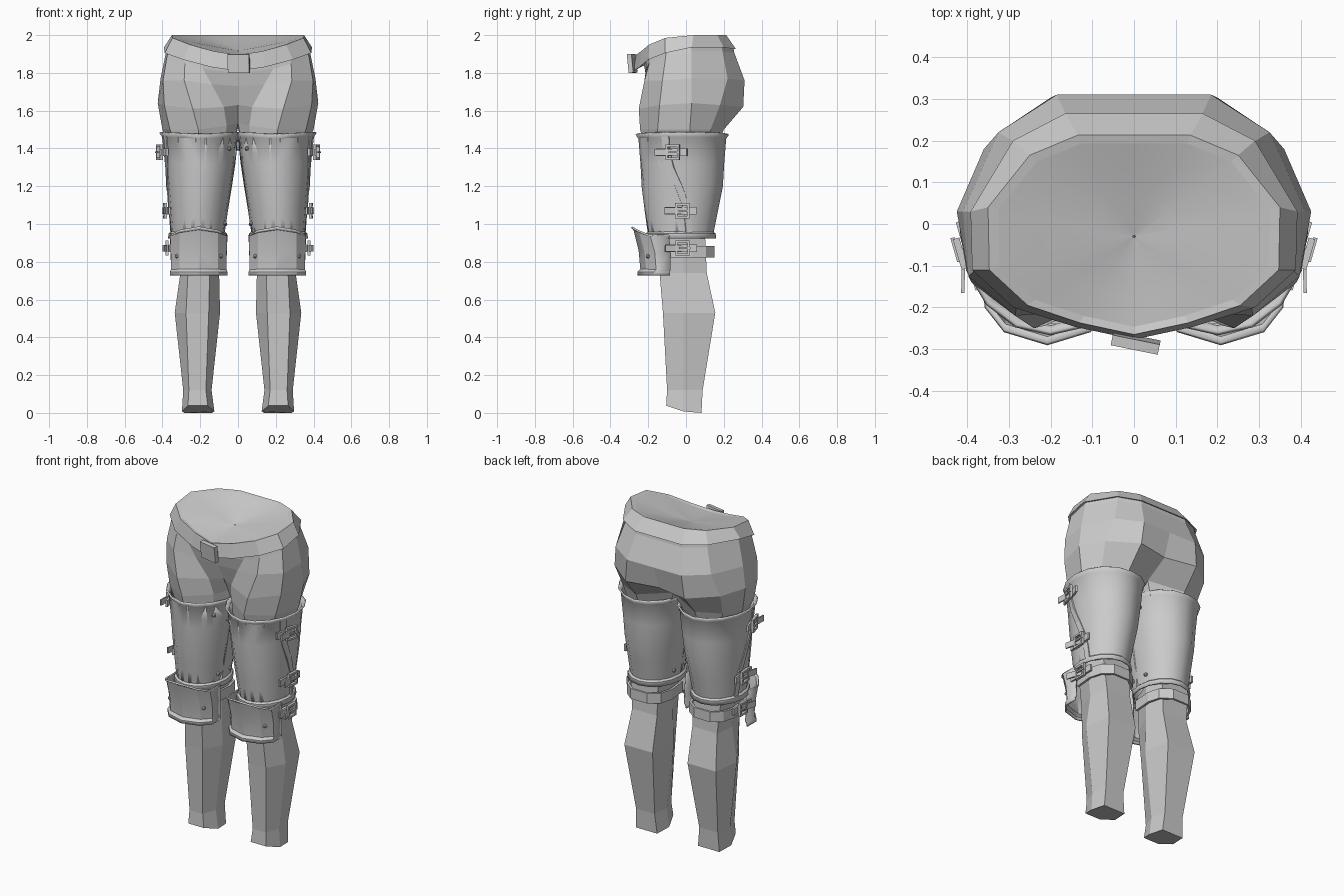
import bpy, bmesh, math
from mathutils import Vector, Matrix

if "Cube" in bpy.data.objects:
    bpy.data.objects.remove(bpy.data.objects["Cube"])

grey = bpy.data.materials.new("plain_grey")
grey.diffuse_color = (0.6, 0.6, 0.6, 1)
grey.use_nodes = True
grey.node_tree.nodes["Principled BSDF"].inputs["Base Color"].default_value = grey.diffuse_color


def finish(name, bm, mirror=True, smooth=False, thick=0):
    bmesh.ops.recalc_face_normals(bm, faces=bm.faces)
    me = bpy.data.meshes.new(name)
    bm.to_mesh(me)
    bm.free()
    me.materials.append(grey)
    ob = bpy.data.objects.new(name, me)
    bpy.context.collection.objects.link(ob)
    if smooth:
        bpy.context.view_layer.objects.active = ob
        ob.select_set(True)
        bpy.ops.object.shade_smooth_by_angle(angle=math.radians(30))
        ob.select_set(False)
    if thick:
        m = ob.modifiers.new("thickness", 'SOLIDIFY')
        m.thickness, m.offset = thick, -1
    if mirror:
        m = ob.modifiers.new("mirror", 'MIRROR')
        m.use_clip = True
    return ob


def bridge(bm, a, b, closed):
    for i in range(len(a) if closed else len(a) - 1):
        j = (i + 1) % len(a)
        bm.faces.new((a[i], a[j], b[j], b[i]))


def loft(name, rows, closed=True, caps=False, **kw):
    bm = bmesh.new()
    vs = [[bm.verts.new(p) for p in r] for r in rows]
    for a, b in zip(vs, vs[1:]):
        bridge(bm, a, b, closed)
    if caps:
        bm.faces.new(vs[0])
        bm.faces.new(vs[-1])
    return finish(name, bm, **kw)


# Half rings run front centre -> outer side -> back centre
belt_top = [(0, -.265, 1.895), (.13, -.237, 1.915), (.255, -.195, 1.95), (.347, -.11, 1.985),
            (.35, .04, 2), (.25, .165, 2), (.135, .213, 2), (0, .213, 2)]
belt_low = [(0, -.277, 1.81), (.14, -.247, 1.83), (.29, -.2, 1.87), (.388, -.11, 1.905),
            (.392, .03, 1.935), (.29, .2, 1.935), (.165, .265, 1.925), (0, .265, 1.925)]


def inset(row, s, dz):
    return [(x * s, (y + .03) * s - .03, z + dz) for x, y, z in row]


# Hips: pelvis rows, then a thigh tube closed by one extra point at the crotch
front_top = [(0, -.222, 1.84), (.19, -.212, 1.86)]
pelvis = [front_top + inset(belt_low, .955, .005)[2:],
          [(0, -.215, 1.8), (.185, -.212, 1.82)] + inset(belt_low, .97, -.02)[2:],
          [(0, -.19, 1.73), (.14, -.205, 1.74), (.285, -.22, 1.76), (.397, -.125, 1.76),
           (.41, .03, 1.77), (.325, .22, 1.77), (.185, .31, 1.76), (0, .31, 1.76)],
          [(0, -.14, 1.63), (.075, -.175, 1.62), (.24, -.25, 1.61), (.39, -.14, 1.63),
           (.425, .03, 1.64), (.36, .18, 1.63), (.2, .303, 1.62), (0, .265, 1.62)],
          [(0, -.07, 1.535), (.06, -.15, 1.52), (.21, -.243, 1.5), (.36, -.15, 1.5),
           (.4, .02, 1.5), (.34, .13, 1.5), (.2, .2, 1.5), (0, .12, 1.535)]]
thigh = [(.02, -.07, 1.44), (.07, -.15, 1.43), (.21, -.225, 1.43), (.33, -.15, 1.43),
         (.37, .02, 1.43), (.32, .12, 1.43), (.2, .17, 1.43), (.04, .1, 1.44), (.015, .02, 1.44)]
bm = bmesh.new()
rows = [[bm.verts.new(p) for p in r] for r in pelvis]
for a, b in zip(rows, rows[1:]):
    bridge(bm, a, b, False)
bridge(bm, rows[-1] + [bm.verts.new((0, .02, 1.51))], [bm.verts.new(p) for p in thigh], True)
finish("hips", bm)

# Belt band, with a shallow dished top inside it
waist = [(x * .93, (y + .03) * .92 - .03, z - .005) for x, y, z in belt_top]
loft("belt", [front_top + inset(belt_low, .955, .005)[2:], belt_low, belt_top, waist], closed=False)
loft("waist_top", [[(x * s, (y + .03) * s - .03, 1.93 + (z - 1.93) * s - d) for x, y, z in waist]
                   for s, d in [(1, 0), (.7, .006), (.35, .011), (.01, .013)]], closed=False, smooth=True)


def add_box(bm, centre, size, rot=None):
    m = Matrix.Translation(centre) @ (rot or Matrix()) @ Matrix.Diagonal((*size, 1))
    bmesh.ops.create_cube(bm, size=1, matrix=m)


bm = bmesh.new()
add_box(bm, (.004, -.285, 1.85), (.115, .025, .1),
        Matrix.Rotation(-.2, 4, 'Z') @ Matrix.Rotation(.1, 4, 'X'))
finish("belt_buckle", bm, mirror=False)

# Lower legs: six sided, (z, inner x, front inner x, front outer x, outer x, front y, back y)
leg_rows = []
for z, xi, fi, fo, xo, yf, yb in [(.96, .1, .15, .28, .33, -.15, .1), (.74, .1, .15, .265, .305, -.14, .11),
                                  (.53, .095, .155, .275, .335, -.122, .155),
                                  (.12, .14, .17, .26, .29, -.1, .088), (.038, .125, .16, .265, .297, -.105, .082)]:
    mid, back = (.008, 0) if z < .1 else (z, z)
    bo, bi = fo * .4 + xo * .6, fi * .4 + xi * .6
    leg_rows.append([(fi, yf, z), (fo, yf, z), (xo, -.015, mid), (bo, yb, back), (bi, yb, back), (xi, -.015, mid)])
loft("lower_legs", leg_rows, caps=True)

# Thigh guard section at height z: (z, inner x, outer x, front y, back y)
SECTIONS = [(.92, .082, .345, -.19, .132), (1.0, .075, .348, -.2, .145), (1.2, .042, .366, -.225, .185),
            (1.4, .012, .384, -.235, .197), (1.5, .008, .396, -.245, .205)]


def section(z):
    for a, b in zip(SECTIONS, SECTIONS[1:]):
        if z <= b[0]:
            t = (z - a[0]) / (b[0] - a[0])
            return [p + (q - p) * t for p, q in zip(a[1:], b[1:])]


def guard_point(z, ang, off=0):
    x0, x1, y0, y1 = section(z)
    c, s = math.cos(ang), math.sin(ang)
    return ((x0 + x1) / 2 + ((x1 - x0) / 2 + off) * c,
            (y0 + y1) / 2 + ((y1 - y0) / 2 + off) * s, z + .01 * abs(c) * (z > 1.44))


# Thigh guard: full tube with flared rims, and an overlapping front plate with a slanted edge
loft("thigh_guard", [[guard_point(z, math.tau * i / 16, o) for i in range(16)]
                     for z, o in [(.922, .016), (.945, .012), (.955, 0), (1.08, 0), (1.2, 0), (1.32, 0),
                                  (1.455, .002), (1.478, .016)]], smooth=True, thick=.01)
SEAM = [(.945, 14), (1.03, 10), (1.1, 5), (1.2, -6), (1.3, -18), (1.38, -23), (1.455, -24)]
loft("thigh_front_plate",
     [[guard_point(z, math.radians(s + (-172 - s) * i / 10), .008) for i in range(11)] for z, s in SEAM],
     closed=False, smooth=True, thick=.008)
# Raised border along the slanted edge
loft("thigh_plate_edge", [[guard_point(z, math.radians(s + d), o) for d, o in
                           [(7, .001), (6, .014), (-4, .014), (-5, .001)]] for z, s in SEAM], closed=False)

# Knee plate: front shell with a flared raised top and a thin rim at the bottom
KNEE = [(-.143, -.08), (-.143, -.155), (-.1, -.205), (0, -.235), (.1, -.205), (.143, -.155), (.143, -.08)]
rows = []
for z, s, dy, peak in [(.728, 1, -.008, 0), (.743, 1, -.008, 0), (.757, .96, -.002, 0),
                       (.85, .97, -.008, .01), (.94, 1, -.03, .035), (.945, 1.03, -.038, .042)]:
    rows.append([(.208 + x * s, y * s + dy * min(1, max(0, (-y - .07) / .1)) - .005,
                  z + peak * min(1, 1.9 * (1 - abs(x) / .143))) for x, y in KNEE])
loft("knee_plate", rows, closed=False, smooth=True, thick=.01)

# Knee strap round the back of the leg
path = [(.338, -.09), (.35, .03), (.328, .105), (.27, .152), (.16, .152), (.095, .105), (.075, .03), (.085, -.09)]
loft("knee_strap", [[(x, y, z) for x, y in path] for z in (.822, .884)], closed=False, thick=.014)

# Side buckles: strap, square frame, prong and lifted tail
bm = bmesh.new()
for x, y, z, tilt in [(.395, -.065, 1.38, -.28), (.364, -.018, 1.07, -.08), (.354, -.018, .872, 0)]:
    rot = Matrix.Rotation(tilt, 4, 'Z')
    base = Vector((x, y, z))

    def part(px, py, pz, sx, sy, sz, turn=0):
        add_box(bm, base + rot @ Vector((px, py, pz)), (sx, sy, sz),
                rot @ Matrix.Rotation(turn, 4, 'Z'))
    part(.006, -.01, 0, .012, .17, .04)
    part(.028, -.045, 0, .008, .1, .036, .3)
    for s in (-1, 1):
        part(.022, 0, s * .034, .016, .075, .012)
        part(.022, s * .032, 0, .016, .012, .076)
    part(.03, .012, 0, .01, .06, .01)
finish("side_buckles", bm)

# Rivets on the thigh and knee plates
bm = bmesh.new()
spots = [Vector(guard_point(z, math.radians(a), .012)) for z, a in
         [(1.4, -140), (1.005, -160), (1.4, 165), (1.0, 165)]]
spots += [Vector((.208 + s * .115, -.2, .83)) for s in (-1, 1)]
for p in spots:
    bmesh.ops.create_icosphere(bm, subdivisions=1, radius=.013, matrix=Matrix.Translation(p))
finish("rivets", bm, smooth=True)
